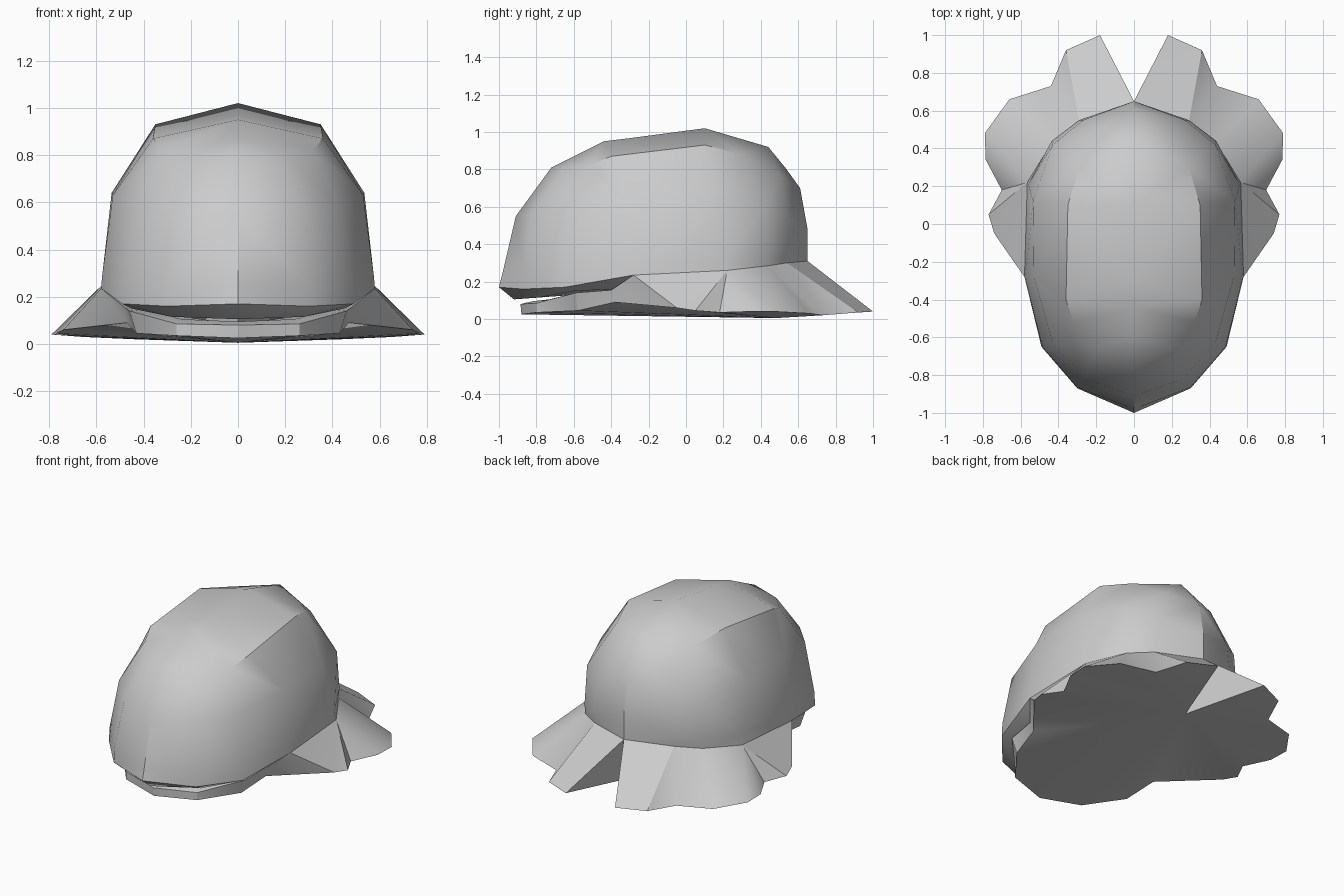
import bpy, bmesh, math

if "Cube" in bpy.data.objects:
    bpy.data.objects.remove(bpy.data.objects["Cube"])

grey = bpy.data.materials.new("soft grey")
grey.diffuse_color = (0.6, 0.6, 0.6, 1)
grey.use_nodes = True
grey.node_tree.nodes["Principled BSDF"].inputs["Base Color"].default_value = grey.diffuse_color


def strip(faces, a, b):
    """Join two rows of points with quads (triangles where points repeat)."""
    for i in range(len(a) - 1):
        faces.append([a[i], a[i + 1], b[i + 1], b[i]])


def fan(faces, row, centre):
    for p, q in zip(row, row[1:]):
        faces.append([p, q, centre])


def mirrored_part(name, faces, angle):
    """Build the faces on both sides of x = 0 and weld them."""
    bm = bmesh.new()
    verts = {}

    def vert(p):
        if p not in verts:
            verts[p] = bm.verts.new(p)
        return verts[p]

    for side in (1, -1):
        for f in faces:
            pts = list(dict.fromkeys((p[0] * side if p[0] else 0.0, p[1], p[2]) for p in f))
            if len(pts) > 2:
                vs = [vert(p) for p in pts]
                if bm.faces.get(vs) is None:
                    bm.faces.new(vs)
    bmesh.ops.triangulate(bm, faces=bm.faces[:])
    bmesh.ops.recalc_face_normals(bm, faces=bm.faces[:])
    mesh = bpy.data.meshes.new(name)
    bm.to_mesh(mesh)
    bm.free()
    mesh.materials.append(grey)
    ob = bpy.data.objects.new(name, mesh)
    bpy.context.collection.objects.link(ob)
    bpy.context.view_layer.objects.active = ob
    ob.select_set(True)
    bpy.ops.object.shade_smooth_by_angle(angle=math.radians(angle))
    ob.select_set(False)


# Domed head: half rings from front to back, stacked from rim to ridge
rim = [(0, -1, .17), (.30, -.87, .16), (.49, -.65, .17), (.58, -.28, .235),
       (.565, .22, .26), (.43, .44, .285), (.29, .54, .30), (0, .65, .31)]
brow = [(0, -.98, .25), (.30, -.865, .25), (.485, -.65, .26), (.575, -.28, .29),
        (.56, .21, .32), (.435, .44, .35), (.29, .55, .36), (0, .65, .38)]
middle = [(0, -.91, .55), (.26, -.82, .56), (.43, -.63, .58), (.53, -.28, .63),
          (.535, .12, .64), (.43, .42, .60), (.27, .55, .54), (0, .65, .48)]
crease = [(0, -.72, .81), (.20, -.66, .80), (.32, -.52, .82), (.36, -.40, .87),
          (.35, .10, .93), (.29, .30, .88), (.18, .50, .77), (0, .61, .70)]
ridge = [(0, -.72, .81), (0, -.60, .87), (0, -.44, .95), (0, -.30, .967),
         (0, .10, 1.02), (0, .44, .92), (0, .53, .81), (0, .61, .70)]
palate = [(0, -.92, .105), (.28, -.79, .115), (.45, -.60, .15), (.46, -.38, .16)]

head = []
for lower, upper in ((rim, brow), (brow, middle), (middle, crease), (crease, ridge)):
    strip(head, lower, upper)
strip(head, rim[:4], palate)
roof = (0, -.45, .14)
fan(head, palate, roof)
fan(head, [palate[-1]] + rim[3:], roof)
mirrored_part("domed_head", head, 35)

# Scalloped neck frill with the lower jaw and flat underside
edge = [(.18, 1, .04), (.36, .92, .035), (.44, .73, .02), (.66, .66, .03),
        (.79, .48, .04), (.785, .34, .04), (.70, .18, .035), (.77, .05, .045),
        (.74, -.05, .06), (.47, -.38, .09)]
collar = [rim[7], rim[5], rim[5], rim[5], rim[4], rim[4], rim[4], rim[4], rim[3], rim[3]]
collar[1] = rim[6]
jaw_base = [(.47, -.38, .09), (.43, -.58, .045), (.26, -.80, .035), (0, -.88, .025)]
jaw_lip = [(.48, -.40, .155), (.46, -.59, .14), (.26, -.80, .085), (0, -.885, .08)]
jaw_inner = [(.46, -.38, .155), (.41, -.53, .145), (.24, -.73, .105), (0, -.82, .095)]
belly = (0, .48, .005)

frill = []
strip(frill, collar, edge)
fan(frill, edge, belly)
fan(frill, jaw_base, belly)
frill.append([rim[7], edge[0], belly])            # walls of the rear notch
frill.append([rim[3], edge[-1], jaw_lip[0]])      # cheek corners
frill.append([rim[3], jaw_lip[0], jaw_inner[0]])
strip(frill, jaw_base, jaw_lip)
strip(frill, jaw_lip, jaw_inner)
fan(frill, jaw_inner, (0, -.50, .08))
mirrored_part("frill_and_jaw", frill, 30)
